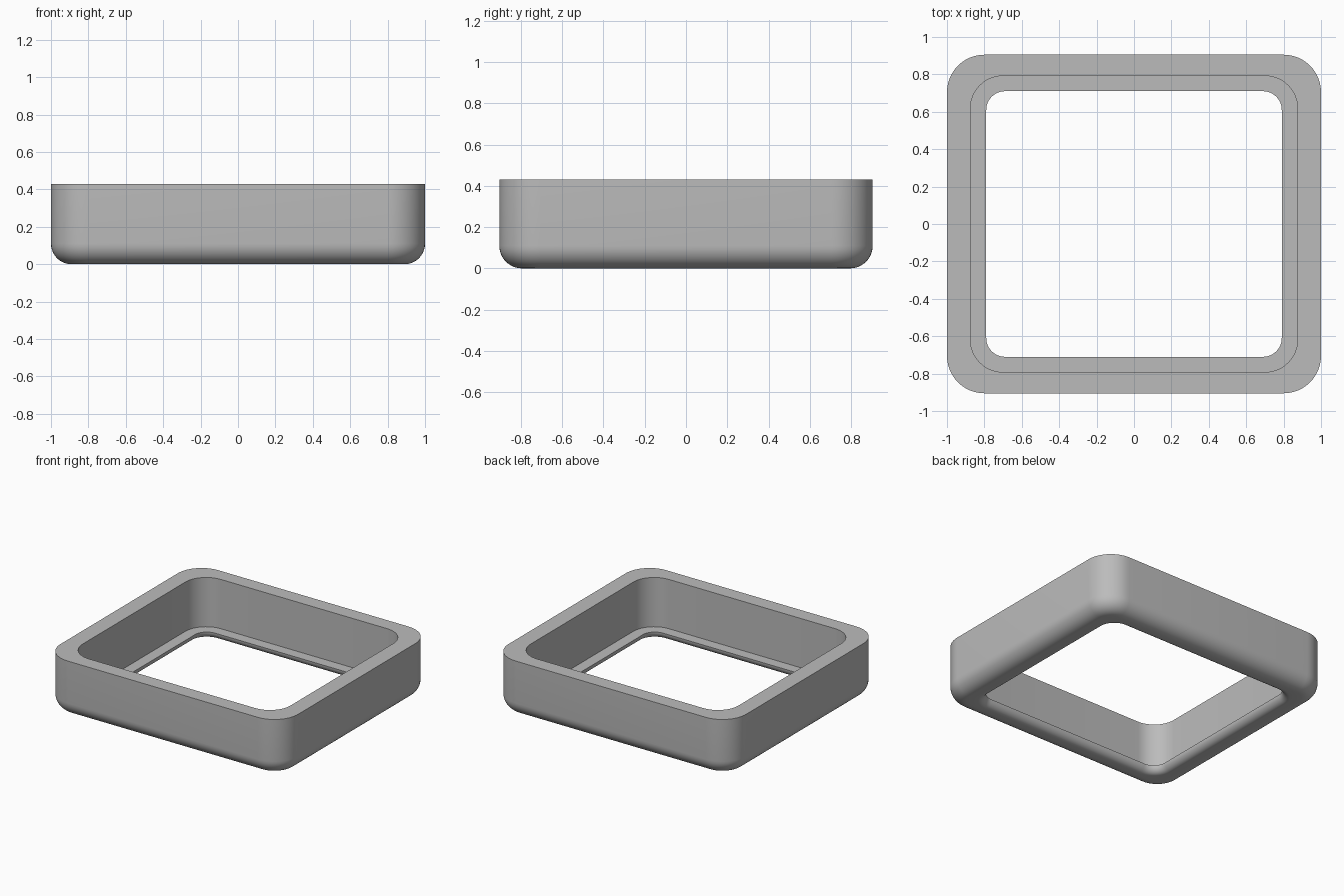
import bpy
import bmesh
from math import cos, sin, pi, radians

cube = bpy.data.objects.get("Cube")
if cube:
    bpy.data.objects.remove(cube, do_unlink=True)

HEIGHT = 0.43
LEDGE = 0.055         # height of the inner ledge, and its lower rounding
FILLET = 0.11         # rounding of the outer bottom edge
CORNER_STEPS = 12
FILLET_STEPS = 10

grey = bpy.data.materials.new("plain grey")
grey.use_nodes = True
colour = (0.5, 0.5, 0.5, 1)
grey.diffuse_color = colour
grey.node_tree.nodes["Principled BSDF"].inputs["Base Color"].default_value = colour


def ring(bm, outline, z, grow=0):
    """Rounded rectangle of vertices, offset outward by grow."""
    hx, hy, r = outline
    verts = []
    for quarter, (sx, sy) in enumerate([(1, 1), (-1, 1), (-1, -1), (1, -1)]):
        for i in range(CORNER_STEPS + 1):
            a = (quarter + i / CORNER_STEPS) * pi / 2
            verts.append(bm.verts.new((sx * (hx - r) + (r + grow) * cos(a),
                                       sy * (hy - r) + (r + grow) * sin(a), z)))
    return verts


# Outlines: half width, half depth, corner radius
outer = (1.0, 0.905, 0.2)
wall = (0.875, 0.792, 0.175)
hole = (0.79, 0.71, 0.1)

bm = bmesh.new()
rings = [ring(bm, wall, LEDGE), ring(bm, wall, HEIGHT), ring(bm, outer, HEIGHT)]

# Outer bottom rounding
for i in range(FILLET_STEPS + 1):
    a = i / FILLET_STEPS * pi / 2
    rings.append(ring(bm, outer, FILLET * (1 - sin(a)), FILLET * (cos(a) - 1)))

# Rounding from the underside up into the opening
for i in range(FILLET_STEPS + 1):
    a = i / FILLET_STEPS * pi / 2
    rings.append(ring(bm, hole, LEDGE * (1 - cos(a)), LEDGE * (1 - sin(a))))

# Skin neighbouring rings, closing back at the ledge
for a, b in zip(rings, rings[1:] + rings[:1]):
    for i in range(len(a)):
        j = (i + 1) % len(a)
        bm.faces.new((a[i], a[j], b[j], b[i]))
bmesh.ops.recalc_face_normals(bm, faces=bm.faces)

mesh = bpy.data.meshes.new("frame")
bm.to_mesh(mesh)
bm.free()
mesh.materials.append(grey)
frame = bpy.data.objects.new("frame", mesh)
bpy.context.collection.objects.link(frame)

bpy.ops.object.select_all(action='DESELECT')
frame.select_set(True)
bpy.context.view_layer.objects.active = frame
bpy.ops.object.shade_smooth_by_angle(angle=radians(30))
